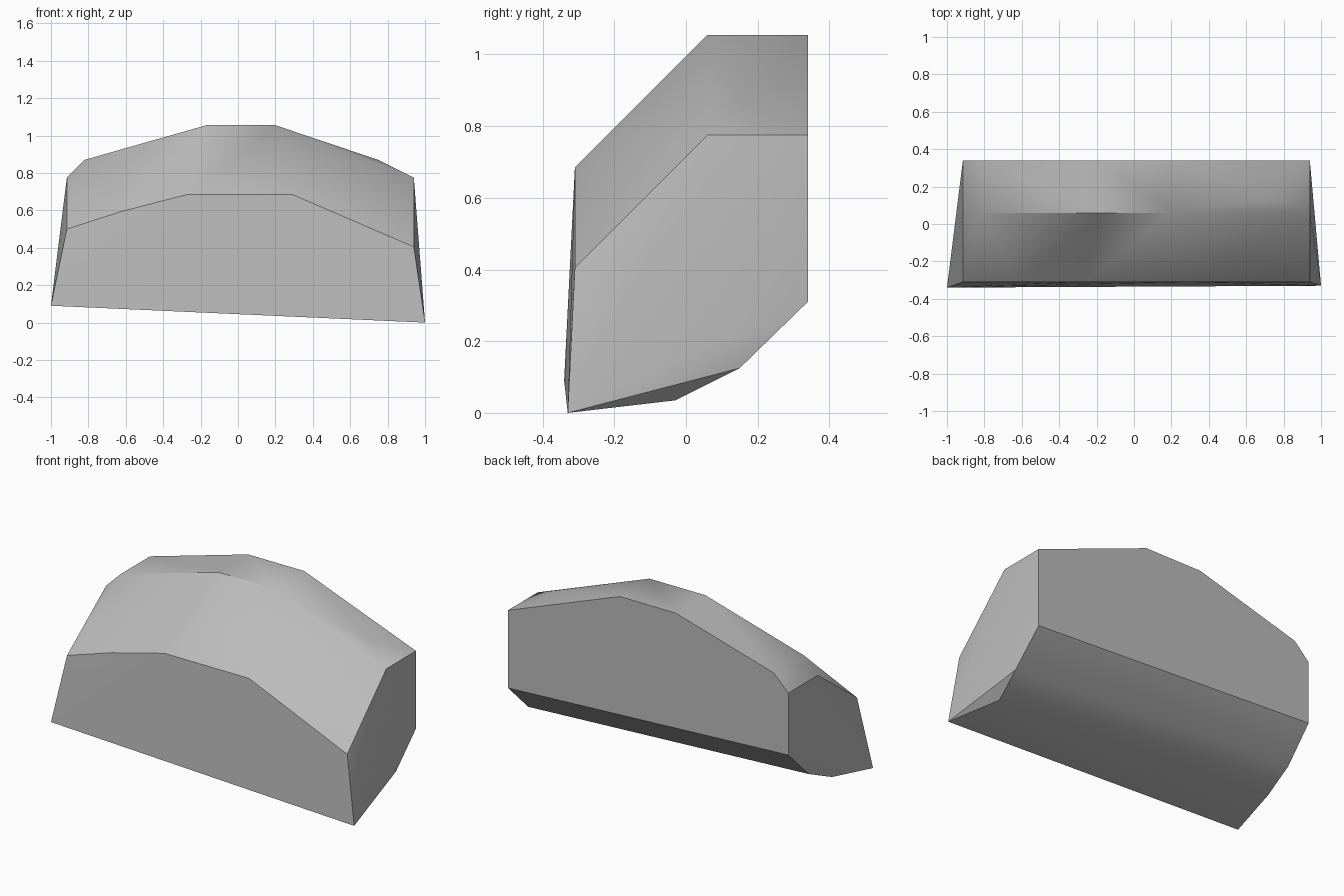
import bpy
import bmesh
import math

cube = bpy.data.objects.get("Cube")
if cube:
    bpy.data.objects.remove(cube, do_unlink=True)

# Plain grey stone
stone = bpy.data.materials.new("grey_stone")
stone.use_nodes = True
grey = (0.5, 0.5, 0.5, 1)
stone.diffuse_color = grey
stone.node_tree.nodes["Principled BSDF"].inputs["Base Color"].default_value = grey

FRONT, CREST, BACK = -0.31, 0.06, 0.34

# Arched outline of the crest and back, as (x, z)
arch = [(-0.915, 0.775), (-0.82, 0.87), (-0.17, 1.055), (0.2, 1.055), (0.94, 0.775)]
corners = [(x, y, z) for x, z in arch for y in (CREST, BACK)]

# Lower arch where the bevel meets the front
brow = [(-0.915, 0.5), (-0.62, 0.595), (-0.27, 0.685), (0.29, 0.685), (0.94, 0.405)]
corners += [(x, FRONT, z) for x, z in brow]

# Chipped crest corner
corners.append((0.75, 0.14, 0.87))

# Undersides of the two ends, front to back
corners += [(-1, -0.34, 0.09), (-0.945, -0.03, 0.14), (-0.925, 0.16, 0.225), (-0.915, BACK, 0.405)]
corners += [(1, -0.33, 0), (0.9, -0.03, 0.035), (0.94, 0.15, 0.125), (0.94, BACK, 0.31)]

# Wrap the corners into one solid block and merge the flat faces
bm = bmesh.new()
for co in corners:
    bm.verts.new(co)
bmesh.ops.convex_hull(bm, input=bm.verts[:])
bmesh.ops.dissolve_limit(bm, angle_limit=math.radians(0.5), verts=bm.verts[:], edges=bm.edges[:])
bmesh.ops.recalc_face_normals(bm, faces=bm.faces[:])
mesh = bpy.data.meshes.new("stone_block")
bm.to_mesh(mesh)
bm.free()
mesh.materials.append(stone)

block = bpy.data.objects.new("stone_block", mesh)
bpy.context.collection.objects.link(block)
bpy.ops.object.select_all(action="DESELECT")
block.select_set(True)
bpy.context.view_layer.objects.active = block
bpy.ops.object.shade_smooth_by_angle(angle=math.radians(32))
